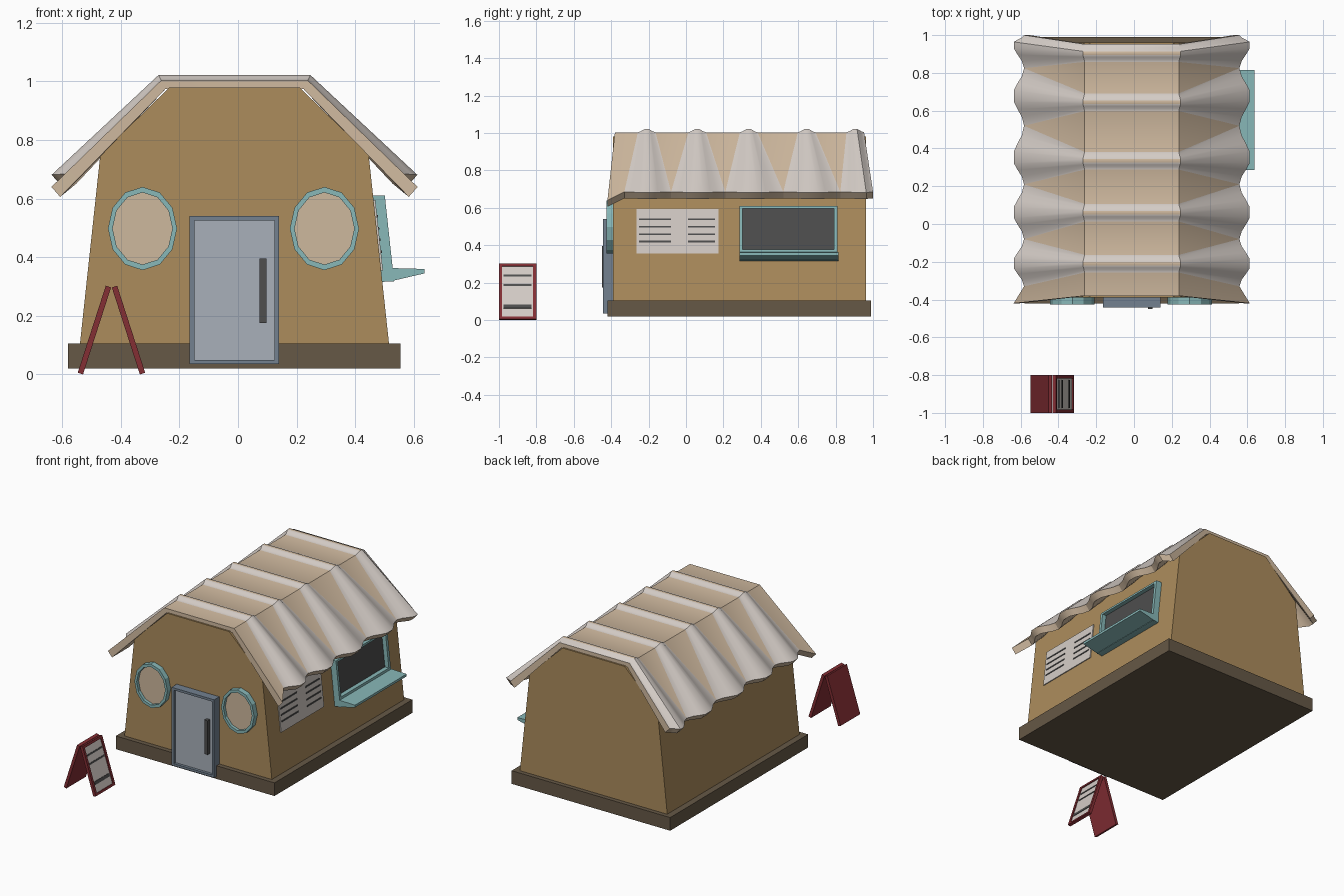
import bpy, bmesh, math

cube = bpy.data.objects.get("Cube")
if cube:
    bpy.data.objects.remove(cube, do_unlink=True)


def material(name, r, g, b):
    """Flat colour given as 0-255 display values, stored as linear."""
    col = [(c / 255 / 12.92) if c < 11 else ((c / 255 + 0.055) / 1.055) ** 2.4 for c in (r, g, b)] + [1]
    m = bpy.data.materials.new(name)
    m.use_nodes = True
    m.diffuse_color = col
    bsdf = next(n for n in m.node_tree.nodes if n.type == 'BSDF_PRINCIPLED')
    bsdf.inputs["Base Color"].default_value = col
    bsdf.inputs["Roughness"].default_value = 0.8
    return m


WALL = material("ochre wall", 172, 140, 92)
BASE = material("dark brown base", 102, 88, 70)
TAN = material("tan", 206, 184, 158)
PALE = material("pale grey", 212, 204, 198)
TEAL = material("teal", 136, 184, 184)
FRAME = material("slate blue", 115, 129, 144)
DOOR = material("light steel", 168, 176, 186)
DARK = material("dark grey", 78, 78, 78)
RED = material("deep red", 132, 46, 52)


def build(name, verts, faces, mats, indices=None):
    mesh = bpy.data.meshes.new(name)
    mesh.from_pydata(verts, [], faces)
    for m in mats:
        mesh.materials.append(m)
    if indices:
        mesh.polygons.foreach_set("material_index", indices)
    bm = bmesh.new()
    bm.from_mesh(mesh)
    bmesh.ops.recalc_face_normals(bm, faces=bm.faces)
    bm.to_mesh(mesh)
    bm.free()
    ob = bpy.data.objects.new(name, mesh)
    bpy.context.scene.collection.objects.link(ob)
    return ob


def prism(name, profile, y0, y1, mat):
    """Extrude an xz profile along y."""
    n = len(profile)
    verts = [(x, y, z) for y in (y0, y1) for x, z in profile]
    faces = [(i, (i + 1) % n, (i + 1) % n + n, i + n) for i in range(n)]
    return build(name, verts, faces + [tuple(range(n)), tuple(range(n, 2 * n))], [mat])


def framed(name, outer, inner, back, front, recess, place, mats):
    """Closed frame with a recessed panel; place maps (u, v, depth) to xyz."""
    n = len(outer)
    rings = [(outer, back), (outer, front), (inner, front), (inner, recess)]
    verts = [place(u, v, d) for loop, d in rings for u, v in loop]
    faces = [(r * n + i, r * n + (i + 1) % n, (r + 1) * n + (i + 1) % n, (r + 1) * n + i)
             for r in range(3) for i in range(n)]
    faces += [tuple(range(n)), tuple(range(3 * n, 4 * n))]
    return build(name, verts, faces, mats, [0] * (len(faces) - 1) + [1])


def boxes(name, rects, d0, d1, place, mat):
    """Several thin plates in one object."""
    verts, faces = [], []
    for u0, u1, v0, v1 in rects:
        k = len(verts)
        verts += [place(u, v, d) for d in (d0, d1) for u, v in rect(u0, u1, v0, v1)]
        faces += [(k + i, k + (i + 1) % 4, k + (i + 1) % 4 + 4, k + i + 4) for i in range(4)]
        faces += [tuple(range(k, k + 4)), tuple(range(k + 4, k + 8))]
    return build(name, verts, faces, [mat])


def rect(u0, u1, v0, v1):
    return [(u0, v0), (u1, v0), (u1, v1), (u0, v1)]


def ellipse(cx, cz, rx, rz, n=12):
    return [(cx + rx * math.sin(i * math.tau / n), cz + rz * math.cos(i * math.tau / n)) for i in range(n)]


CX = -0.012       # centre line of the hut
FRONT_Y = -0.39


def on_front(u, v, d):
    return (u, FRONT_Y - d, v)


def on_side(u, v, d):
    return (0.516 - 0.1085 * (v - 0.105) + d, u, v)


# Base slab and walls
prism("base_slab", rect(-0.58, 0.555, 0.02, 0.105), -0.42, 0.99, BASE)
half = [(0.528, 0.1), (0.458, 0.75), (0.222, 0.98)]
prism("walls", [(CX + x, z) for x, z in half] + [(CX - x, z) for x, z in reversed(half)],
      FRONT_Y, 0.962, WALL)

# Corrugated roof: columns run from eave to eave, ridges widen towards the eaves
top_ridges = [-0.21, 0.06, 0.335, 0.645, 0.905]
eave_ridges = [-0.21, 0.06, 0.35, 0.68, 0.955]
valleys = [-0.33, -0.08, 0.21, 0.52, 0.825, 1.0]
steps = [-1, -0.7, -0.45, -0.2, 0.2, 0.45, 0.7, 1]
columns = [(-0.38, -0.42, 0, 0.625, 0.64, None)]
for i, (ct, ce) in enumerate(zip(top_ridges, eave_ridges)):
    for t in steps:
        reach = ce - valleys[i] if t < 0 else valleys[i + 1] - ce
        w = 0.5 + 0.5 * math.cos(math.pi * t)
        columns.append((ct + 0.047 * t, ce + reach * t, w, 0.57 + 0.06 * w, 0.685 - 0.004 * w, t))

verts, faces, idx = [], [], []
for top_y, eave_y, w, eave_x, eave_z, t in columns:
    bx, bz = 0.25 + 0.01 * w, 1.004 + 0.02 * w
    upper = [(-eave_x, eave_y, eave_z), (-bx, top_y, bz), (bx, top_y, bz), (eave_x, eave_y, eave_z)]
    inset = [0.03, 0.014, -0.014, -0.03]
    drop = [0.034, 0.03, 0.03, 0.034]
    lower = [(x + a, y, z - b) for (x, y, z), a, b in zip(upper, inset, drop)]
    verts += [(CX + x, y, z) for x, y, z in upper + lower[::-1]]
for c in range(len(columns) - 1):
    t0, t1 = columns[c][5], columns[c + 1][5]
    ridge = t0 is not None and t1 > t0
    for s in range(8):
        a, b = c * 8 + s, c * 8 + (s + 1) % 8
        faces.append((a, b, b + 8, a + 8))
        slope = ridge and s in (0, 2)
        flank = ridge and s == 1 and abs(t0 + t1) > 0.5
        idx.append(1 if slope or flank else 0)
for c in (0, len(columns) - 1):
    for quad in ((0, 1, 6, 7), (1, 2, 5, 6), (2, 3, 4, 5)):
        faces.append(tuple(c * 8 + q for q in quad))
        idx.append(0)
roof = build("corrugated_roof", verts, faces, [TAN, PALE], idx)
bpy.ops.object.select_all(action='DESELECT')
roof.select_set(True)
bpy.context.view_layer.objects.active = roof
bpy.ops.object.shade_smooth_by_angle(angle=math.radians(35))

# Round front windows
for side, x in (("right", -0.326), ("left", 0.295)):
    framed(side + "_round_window", ellipse(x, 0.498, 0.118, 0.142), ellipse(x, 0.498, 0.102, 0.123),
           -0.01, 0.035, 0.015, on_front, [TEAL, TAN])

# Door and handle
framed("door", rect(-0.165, 0.14, 0.035, 0.54), rect(-0.149, 0.124, 0.05, 0.525),
       -0.01, 0.053, 0.035, on_front, [FRAME, DOOR])
boxes("door_handle", [(0.074, 0.097, 0.175, 0.395)], 0.035, 0.06, on_front, DARK)

# Serving hatch with shelf
framed("serving_hatch", rect(0.285, 0.81, 0.318, 0.61), rect(0.303, 0.79, 0.378, 0.597),
       -0.01, 0.04, 0.012, on_side, [TEAL, DARK])
prism("serving_shelf", [(0.49, 0.365), (0.527, 0.363), (0.637, 0.36), (0.637, 0.345), (0.53, 0.32), (0.49, 0.315)],
      0.285, 0.815, TEAL)

# Wall menu with plain bars
boxes("wall_menu", [(-0.265, 0.175, 0.355, 0.595)], -0.004, 0.006, on_side, PALE)
boxes("menu_bars", [(u0, u1, z, z + 0.009) for u0, u1 in ((-0.25, -0.08), (0.01, 0.155))
                    for z in (0.415, 0.455, 0.495, 0.535)], 0.005, 0.009, on_side, DARK)


# Folding pavement sign
def leaning(sign):
    length = math.hypot(0.095, 0.295)
    c, s = 0.295 / length, 0.095 / length

    def place(u, v, d):
        x = 0.097 - v * s + d * c
        return (-0.432 + sign * x, u, v * c + d * s)
    return place


right_leaf, left_leaf = leaning(1), leaning(-1)
framed("sign_front_leaf", rect(-1.0, -0.8, 0, 0.312), rect(-0.983, -0.817, 0.014, 0.297),
       0, 0.019, 0.013, right_leaf, [RED, PALE])
boxes("sign_bars", [(-0.975, -0.825, 0.24, 0.25), (-0.975, -0.825, 0.187, 0.197), (-0.975, -0.825, 0.062, 0.082)],
      0.012, 0.016, right_leaf, DARK)
boxes("sign_back_leaf", [(-1.0, -0.8, 0, 0.312)], 0, 0.019, left_leaf, RED)
